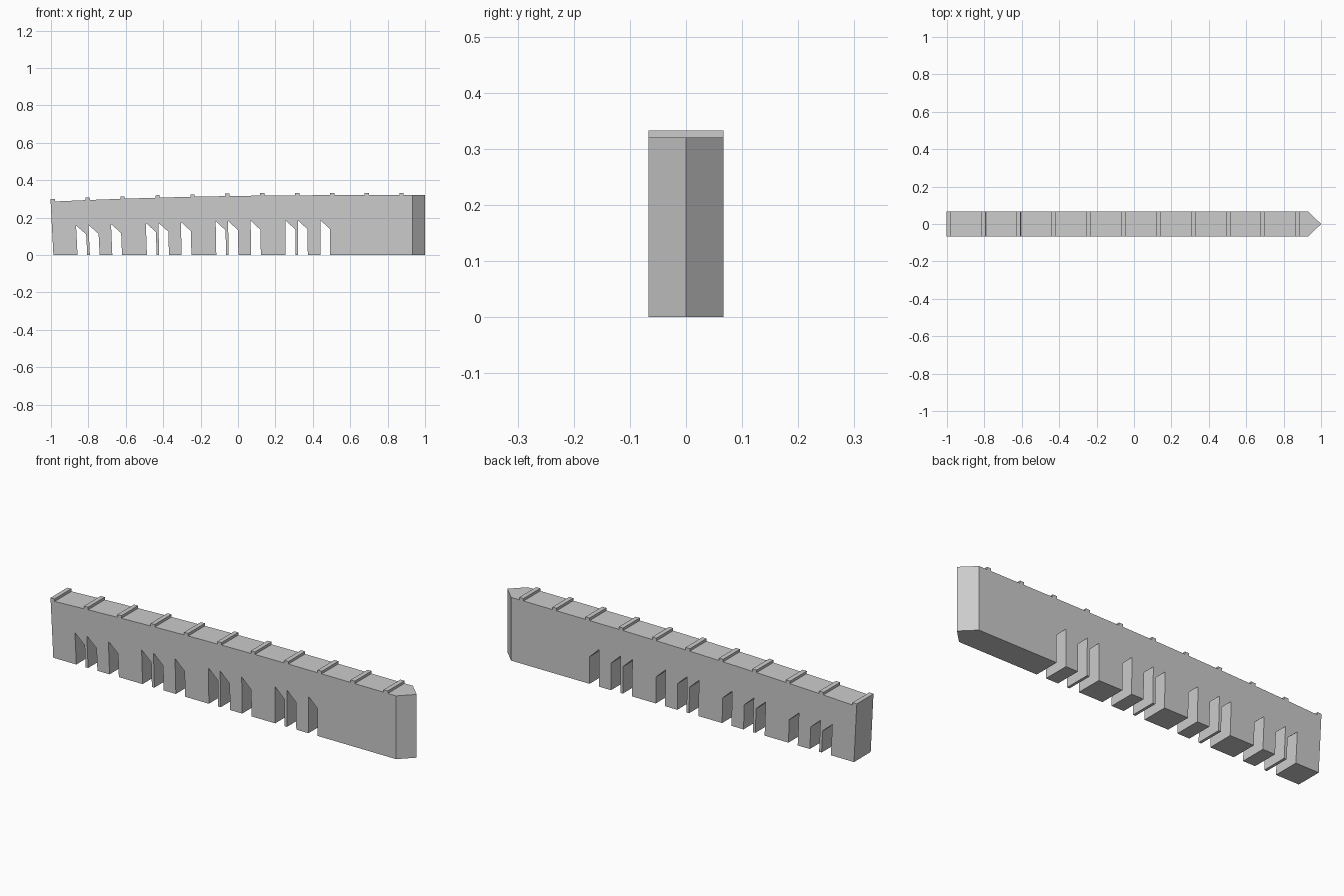
import bpy
import bmesh

if "Cube" in bpy.data.objects:
    bpy.data.objects.remove(bpy.data.objects["Cube"], do_unlink=True)

HALF, HEIGHT, START, SHOULDER, TIP = 0.067, 0.32, -0.987, 0.932, 1.0
BEND_START, BEND = 0.5, 0.0156

grey = bpy.data.materials.new("plain grey")
grey.use_nodes = True
colour = (0.6, 0.6, 0.6, 1)
grey.diffuse_color = colour
grey.node_tree.nodes["Principled BSDF"].inputs["Base Color"].default_value = colour


def bend(x, z):
    """Droop everything above the flat base towards the rear end."""
    d = max(0, BEND_START - x)
    drop = BEND * d * d if z > 0 else 0
    return x - 2 * BEND * d * z, z - drop


def extrude_profile(bm, points):
    """Extrude a bent side profile across the full thickness."""
    sides = []
    for y in (-HALF, HALF):
        ring = []
        for p in points:
            x, z = bend(*p)
            ring.append(bm.verts.new((x, y, z)))
        sides.append(ring)
        bm.faces.new(ring)
    front, back = sides
    for i in range(len(points)):
        j = (i + 1) % len(points)
        bm.faces.new((front[i], front[j], back[j], back[i]))
    return front, back


def finish(bm, name):
    bmesh.ops.recalc_face_normals(bm, faces=bm.faces)
    mesh = bpy.data.meshes.new(name)
    bm.to_mesh(mesh)
    bm.free()
    mesh.materials.append(grey)
    obj = bpy.data.objects.new(name, mesh)
    bpy.context.collection.objects.link(obj)


# Wall profile: flat base with groups of three slanted-top slots
profile = [(START, 0)]
for group in range(4):
    for offset in (0, 0.066, 0.186):
        a = -0.858 + 0.371 * group + offset
        b = a + 0.052
        profile += [(a, 0), (a, 0.187), (b, 0.137), (b, 0)]
profile += [(SHOULDER, 0), (SHOULDER, HEIGHT)]
base_end = len(profile) - 2

# Gently curved top edge
rib_centres = [-0.976 + 0.185 * i for i in range(11)]
profile += [(x, HEIGHT) for x in reversed(rib_centres[1:9])]
profile.append((START, HEIGHT))

# Wall body with a pointed end
bm = bmesh.new()
front, back = extrude_profile(bm, profile)
lo, hi = base_end, base_end + 1
end_face = next(f for f in bm.faces
                if set(f.verts) == {front[lo], front[hi], back[lo], back[hi]})
bm.faces.remove(end_face)
tip_lo = bm.verts.new((TIP, 0, 0))
tip_hi = bm.verts.new((TIP, 0, HEIGHT))
for side in (front, back):
    bm.faces.new((side[lo], tip_lo, tip_hi, side[hi]))
bm.faces.new((front[lo], back[lo], tip_lo))
bm.faces.new((front[hi], back[hi], tip_hi))
finish(bm, "wall_body")

# Raised cross ribs along the top
for i, c in enumerate(rib_centres):
    a, b = c - 0.0115, c + 0.0115
    bm = bmesh.new()
    extrude_profile(bm, [(a, 0.315), (b, 0.315), (b, 0.333), (a, 0.333)])
    finish(bm, f"top_rib_{i + 1}")
